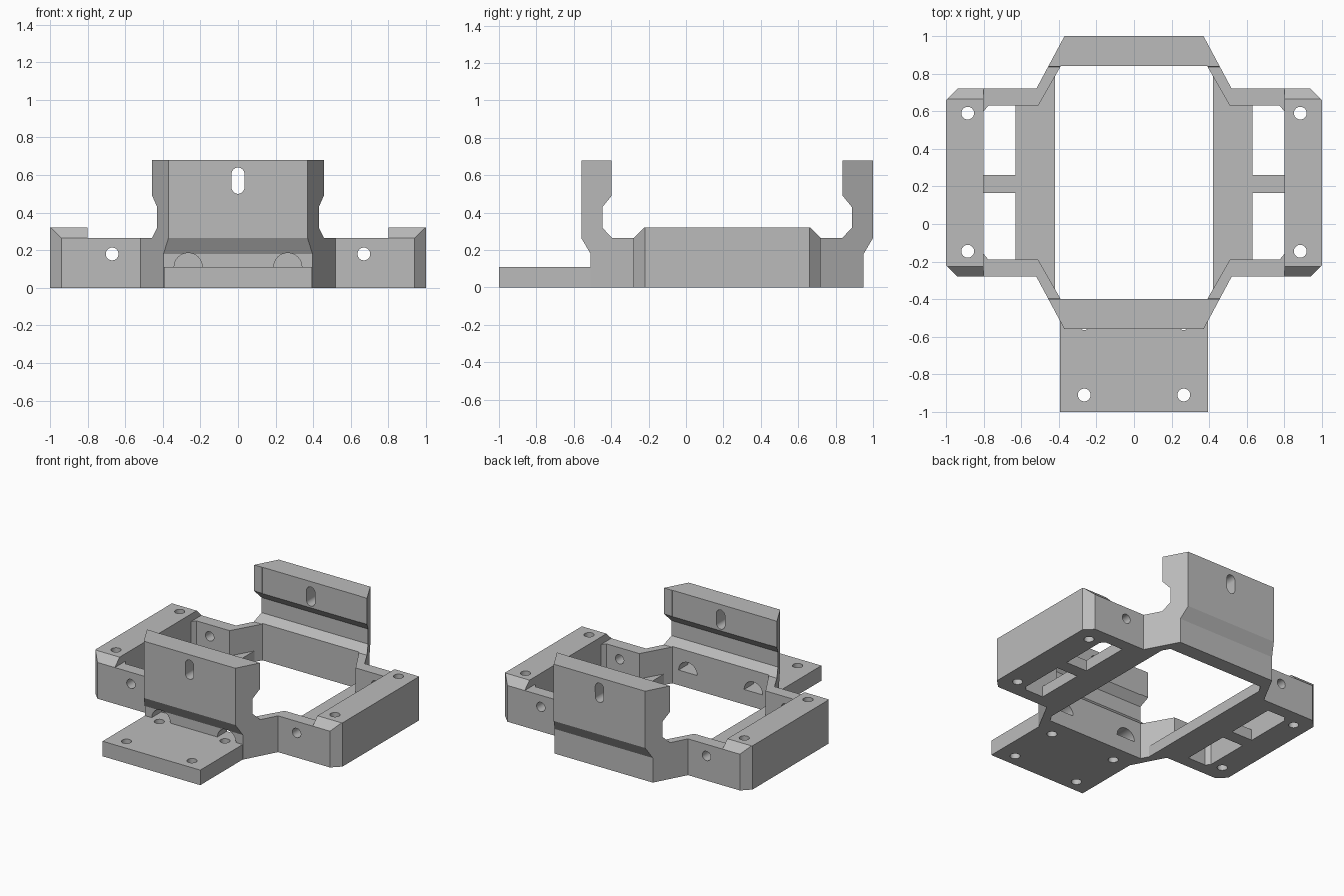
import bpy, bmesh, math
from mathutils import Matrix

cube = bpy.data.objects.get("Cube")
if cube:
    bpy.data.objects.remove(cube, do_unlink=True)

MID = 0.22      # y of the frame's mirror plane
HOLE = 0.034    # screw hole radius

grey = bpy.data.materials.new("plain grey")
grey.use_nodes = True
grey.diffuse_color = (0.5, 0.5, 0.5, 1)
grey.node_tree.nodes["Principled BSDF"].inputs["Base Color"].default_value = (0.5, 0.5, 0.5, 1)


def finish(bm, name):
    bmesh.ops.recalc_face_normals(bm, faces=bm.faces)
    mesh = bpy.data.meshes.new(name)
    bm.to_mesh(mesh)
    bm.free()
    mesh.materials.append(grey)
    ob = bpy.data.objects.new(name, mesh)
    bpy.context.collection.objects.link(ob)
    return ob


def prism(name, pts, lo, hi, axis="z"):
    """Extrude a polygon: (x, y) pairs along z, or (y, z) pairs along x."""
    put = (lambda p, h: (p[0], p[1], h)) if axis == "z" else (lambda p, h: (h, p[0], p[1]))
    bm = bmesh.new()
    face = bm.faces.new([bm.verts.new(put(p, lo)) for p in pts])
    new = bmesh.ops.extrude_face_region(bm, geom=[face])["geom"]
    shift = (0, 0, hi - lo) if axis == "z" else (hi - lo, 0, 0)
    bmesh.ops.translate(bm, verts=[v for v in new if isinstance(v, bmesh.types.BMVert)], vec=shift)
    return finish(bm, name)


def rod(center, length, radius=HOLE, axis="z", stretch=0):
    """Cylinder cutter along z or y; stretch makes an upright slot."""
    bm = bmesh.new()
    bmesh.ops.create_cone(bm, cap_ends=True, segments=32, radius1=radius, radius2=radius, depth=length)
    if axis == "y":
        bmesh.ops.rotate(bm, verts=bm.verts, matrix=Matrix.Rotation(math.pi / 2, 3, "X"))
    for v in bm.verts:
        if stretch:
            v.co.z += math.copysign(stretch, v.co.z + 1e-5)
    bmesh.ops.translate(bm, verts=bm.verts, vec=center)
    return finish(bm, "cutter")


def combine(ob, tool, operation="DIFFERENCE"):
    mod = ob.modifiers.new("cut", "BOOLEAN")
    mod.operation, mod.solver, mod.object = operation, "EXACT", tool
    bpy.context.view_layer.objects.active = ob
    bpy.ops.object.modifier_apply(modifier=mod.name)
    bpy.data.objects.remove(tool, do_unlink=True)


def flip(pts, column):
    """Mirror the y column of a point list across the frame's middle."""
    return [tuple(2 * MID - c if i == column else c for i, c in enumerate(p)) for p in pts]


parts = []

# End walls: plan outline trimmed by the bracket's side profile
half = [(0.37, -0.56), (0.52, -0.28), (0.82, -0.28), (0.82, -0.16), (0.8, -0.16),
        (0.775, -0.19), (0.51, -0.19), (0.39, -0.40)]
plan = half + [(-x, y) for x, y in reversed(half)]
profile = [(-0.51, -0.1), (-0.51, 0.18), (-0.57, 0.282), (-0.57, 0.8), (-0.398, 0.8), (-0.398, 0.49),
           (-0.447, 0.43), (-0.447, 0.32), (-0.396, 0.265), (-0.1, 0.265), (-0.1, -0.1)]
for name, back in (("front_wall", False), ("back_wall", True)):
    wall = prism(name, flip(plan, 1) if back else plan, 0, 0.68)
    combine(wall, prism("trim", flip(profile, 0) if back else profile, -0.9, 0.9, "x"), "INTERSECT")
    end = 0.92 if back else -0.48
    combine(wall, rod((0, end, 0.57), 0.5, axis="y", stretch=0.036))
    for s in (-1, 1):
        combine(wall, rod((s * 0.67, 0.68 if back else -0.24, 0.18), 0.3, axis="y"))
        if not back:
            # Screw clearance through the foot of the wall
            arch = rod((s * 0.265, -0.48, 0.11), 0.4, 0.075, "y")
            combine(arch, prism("trim", [(-0.4, -1), (0.4, -1), (0.4, 0), (-0.4, 0)], 0.11, 0.5), "INTERSECT")
            combine(wall, arch)
            combine(wall, rod((s * 0.265, -0.53, 0), 0.25))
    parts.append(wall)

# Side blocks with chamfered corners and ends
block_profile = [(-0.28, -0.1), (-0.28, 0.265), (-0.225, 0.32)]
block_profile += flip(block_profile[::-1], 0)
for s, side in ((1, "left"), (-1, "right")):
    corner = [(s * 0.80, -0.29), (s * 0.93, -0.29), (s * 0.94, -0.28), (s * 1.0, -0.22)]
    block = prism(side + "_block", corner + flip(corner[::-1], 1), 0, 0.4)
    combine(block, prism("trim", block_profile, -1.1, 1.1, "x"), "INTERSECT")
    for y in (-0.145, 0.59):
        combine(block, rod((s * 0.885, y, 0.2), 1))
    parts.append(block)

    # Low rail beside the opening and its tie bar
    rail = [(s * 0.42, -0.38), (s * 0.5, -0.24), (s * 0.63, -0.24)]
    parts.append(prism(side + "_rail", rail + flip(rail[::-1], 1), 0, 0.08))
    tie = [(s * 0.62, 0.165), (s * 0.81, 0.165), (s * 0.81, 0.26), (s * 0.62, 0.26)]
    parts.append(prism(side + "_tie_bar", tie, 0, 0.08))

# Front mounting plate with four screw holes
plate = prism("mounting_plate", [(-0.395, -1), (0.395, -1), (0.395, -0.505), (-0.395, -0.505)], 0, 0.11)
for s in (-1, 1):
    for y in (-0.91, -0.53):
        combine(plate, rod((s * 0.265, y, 0), 0.5))
parts.append(plate)

# Smooth the round holes, keep the edges sharp
bpy.ops.object.select_all(action="DESELECT")
for ob in parts:
    ob.select_set(True)
bpy.context.view_layer.objects.active = parts[0]
bpy.ops.object.shade_smooth_by_angle(angle=math.radians(25))
